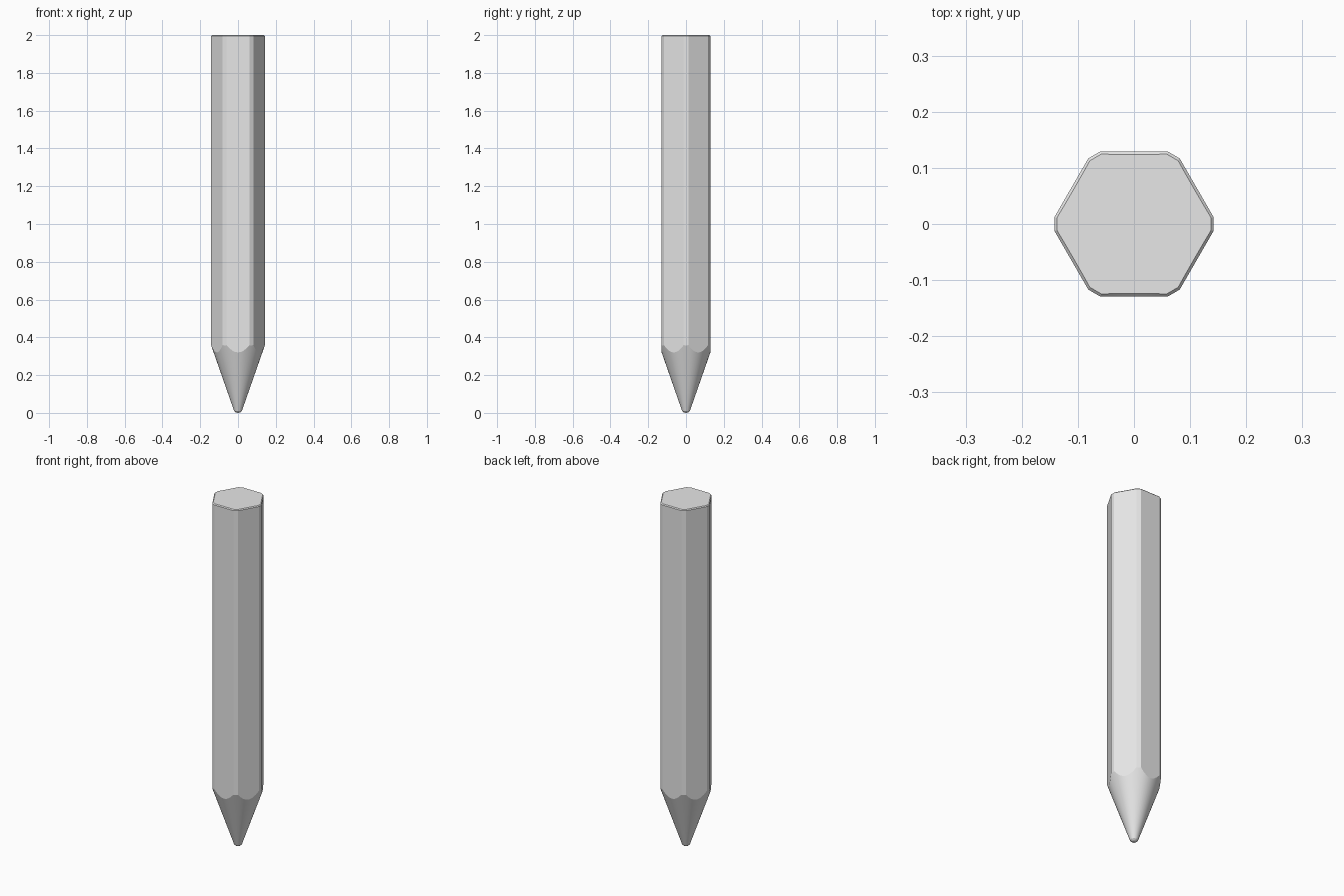
import bpy
import bmesh
from math import sin, cos, tan, atan2, radians

cube = bpy.data.objects.get("Cube")
if cube:
    bpy.data.objects.remove(cube, do_unlink=True)

FLAT, CORNER = 0.129, 0.142        # centre to side, centre to blunted corner
SLOPE, CONE_BASE = 0.35, 0.017     # sharpened cone: radius = base + slope * z
HEIGHT, BEVEL = 2.0, 0.005
TIP = [(0.012, 0.003), (0.021, 0.011), (0.0275, 0.03)]


def material(name, colour):
    mat = bpy.data.materials.new(name)
    mat.use_nodes = True
    mat.diffuse_color = colour
    mat.node_tree.nodes["Principled BSDF"].inputs["Base Color"].default_value = colour
    return mat


# Angles around the section: blunted corner edges, then steps along each side
half = atan2((FLAT / cos(radians(30)) - CORNER) / tan(radians(30)), CORNER)
span = radians(60) - 2 * half
section = []
for side in range(6):
    start = radians(60 * side)
    section.append((start, CORNER))
    for i in range(9):
        offset = half + span * i / 8
        section.append((start + offset, FLAT / cos(offset - radians(30))))

# One column per angle: rounded tip, cone, scalloped edge, shaft, top bevel
bm = bmesh.new()
columns = []
for angle, radius in section:
    edge_z = (radius - CONE_BASE) / SLOPE
    profile = TIP + [(radius, edge_z), (radius, HEIGHT - BEVEL), (radius - BEVEL, HEIGHT)]
    columns.append([bm.verts.new((r * cos(angle), r * sin(angle), z)) for r, z in profile])

point = bm.verts.new((0, 0, 0))
for a, b in zip(columns, columns[1:] + columns[:1]):
    bm.faces.new((point, b[0], a[0]))
    for i in range(len(a) - 1):
        bm.faces.new((a[i], b[i], b[i + 1], a[i + 1]))
bm.faces.new([c[-1] for c in columns])
bmesh.ops.recalc_face_normals(bm, faces=bm.faces)

mesh = bpy.data.meshes.new("pencil_body")
bm.to_mesh(mesh)
bm.free()
mesh.materials.append(material("light grey", (0.8, 0.8, 0.8, 1)))
pencil = bpy.data.objects.new("pencil_body", mesh)
bpy.context.collection.objects.link(pencil)

# Smooth cone and tip, crisp sides and scalloped edge
bpy.ops.object.select_all(action="DESELECT")
pencil.select_set(True)
bpy.context.view_layer.objects.active = pencil
bpy.ops.object.shade_smooth_by_angle(angle=radians(15))
